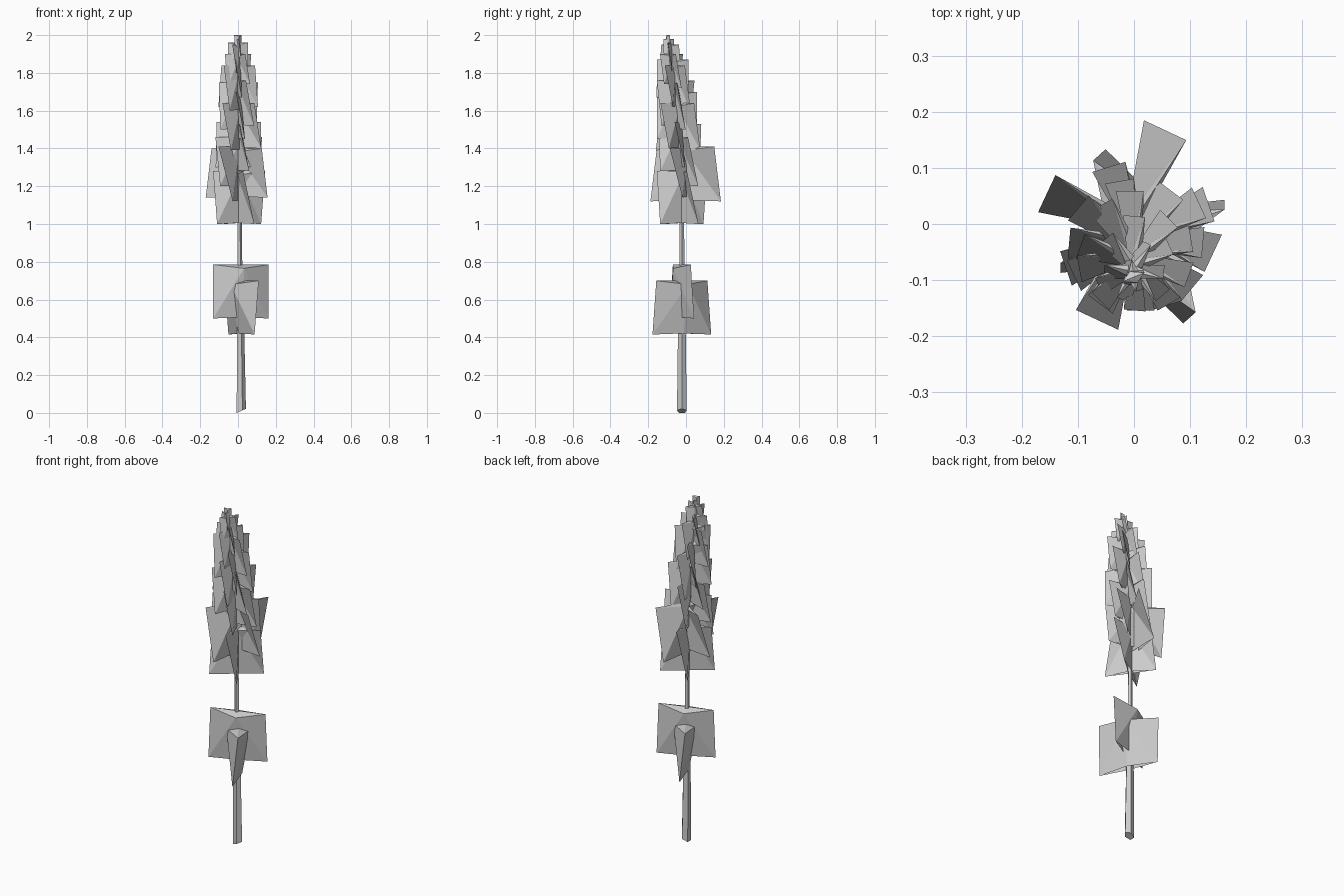
import bpy, bmesh, math
from mathutils import Vector

if "Cube" in bpy.data.objects:
    bpy.data.objects.remove(bpy.data.objects["Cube"])


def make_object(name, bm):
    mesh = bpy.data.meshes.new(name)
    bm.to_mesh(mesh)
    bm.free()
    ob = bpy.data.objects.new(name, mesh)
    bpy.context.collection.objects.link(ob)
    return ob


def trunk_axis(z):
    # stem is straight low down, then leans towards the front
    lean = max(0.0, (z - 1.2) / 0.8)
    return Vector((0.015 - 0.008 * z, -0.022 - 0.08 * lean ** 1.5, z))


# Trunk: tapered five-sided tube
bm = bmesh.new()
rings = []
for z, r in [(0, .027), (.4, .022), (.8, .014), (1.2, .012), (1.6, .01), (1.99, .003)]:
    c = trunk_axis(z)
    rings.append([bm.verts.new((c.x + r * math.cos(a), c.y + r * math.sin(a),
                                z + (.012 * math.cos(a) + .01 if z == 0 else 0)))
                  for a in [math.tau * i / 5 for i in range(5)]])
for lo, hi in zip(rings, rings[1:]):
    for i in range(5):
        j = (i + 1) % 5
        bm.faces.new((lo[i], lo[j], hi[j], hi[i]))
bm.faces.new(rings[0][::-1])
bm.faces.new(rings[-1])
make_object("trunk", bm)


def foliage_card(bm, z0, z1, radius, angle, twist=26, shift=(0, 0), bulge=.012):
    """Twisted card through the stem: two wings joined by a slim upright fold,
    with the lower edge turned against the upper one."""
    c = trunk_axis((z0 + z1) / 2) + Vector((shift[0], shift[1], 0))

    def point(z, r, deg):
        a = math.radians(deg)
        return bm.verts.new((c.x + r * math.cos(a), c.y + r * math.sin(a), z))
    top = [point(z1, radius * .96, angle - twist / 2 + k) for k in (0, 180)]
    low = [point(z0, radius, angle + twist / 2 + k) for k in (0, 180)]
    for side in (90, -90):
        sag = (z1 - z0) * .07
        mid_top = point(z1 - sag, bulge, angle + side)
        mid_low = point(z0 + sag * .3, min(bulge, .02), angle + side)
        for i in (0, 1):
            bm.faces.new((top[i], mid_top, low[i]))
            bm.faces.new((low[i], mid_top, mid_low))
        bm.faces.new((top[0], mid_top, top[1]))


# Low branch foliage under the bare stretch of stem
bm = bmesh.new()
foliage_card(bm, .415, .70, .170, -61, -10, (.008, 0), .065)
foliage_card(bm, .50, .785, .160, 21, 6, (.005, 0), .05)
make_object("low_foliage", bm)

# Crown: overlapping cards, shrinking towards the tip
tiers = [
    (1.00, 1.28, .146, 24), (1.00, 1.28, .14, 112),
    (1.12, 1.41, .188, 70, (-.01, .022)), (1.14, 1.40, .165, 160, (-.012, .025)),
    (1.20, 1.46, .135, 30), (1.28, 1.53, .118, 105),
    (1.30, 1.54, .125, 0), (1.39, 1.64, .125, 58),
    (1.40, 1.64, .13, 145), (1.45, 1.70, .112, 95),
    (1.50, 1.75, .108, 15), (1.52, 1.76, .112, 125),
    (1.60, 1.84, .10, 50), (1.62, 1.84, .105, 165),
    (1.67, 1.87, .088, 90), (1.72, 1.90, .076, 30),
    (1.74, 1.90, .075, 135), (1.80, 1.95, .058, 70),
    (1.81, 1.96, .056, 0), (1.88, 1.98, .03, 110), (1.90, 2.00, .022, 35),
]
bm = bmesh.new()
for z0, z1, r, ang, *shift in tiers:
    foliage_card(bm, z0, z1, r, ang, 26, shift[0] if shift else (0, 0))
make_object("crown_foliage", bm)
